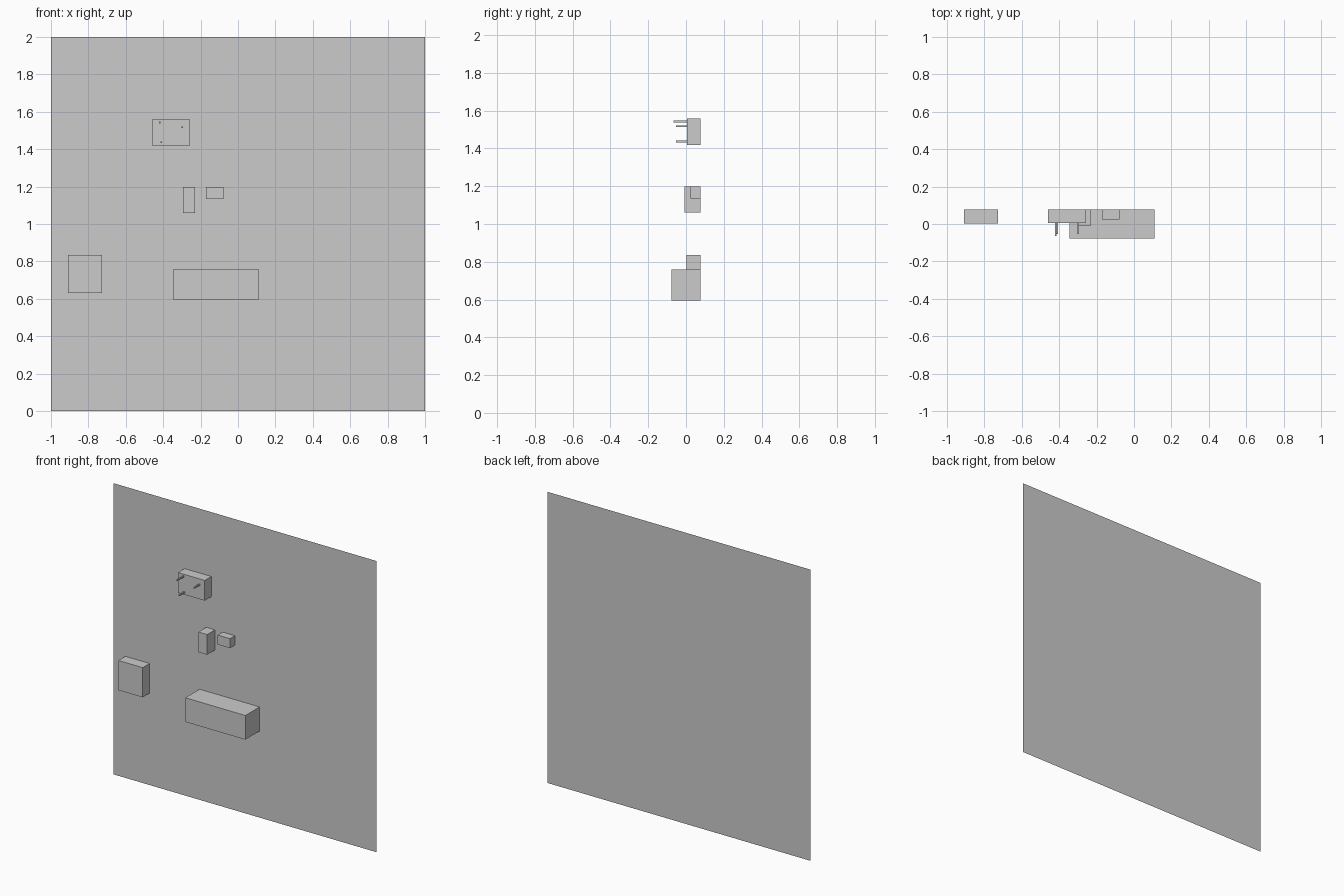
import bpy
import bmesh

if "Cube" in bpy.data.objects:
    bpy.data.objects.remove(bpy.data.objects["Cube"])

WALL_Y = 0.077


def mesh_object(name, bm):
    mesh = bpy.data.meshes.new(name)
    bm.to_mesh(mesh)
    bm.free()
    obj = bpy.data.objects.new(name, mesh)
    bpy.context.collection.objects.link(obj)
    return obj


def box(name, x0, x1, y0, y1, z0, z1):
    bm = bmesh.new()
    bmesh.ops.create_cube(bm, size=1)
    for v in bm.verts:
        v.co.x = x1 if v.co.x > 0 else x0
        v.co.y = y1 if v.co.y > 0 else y0
        v.co.z = z1 if v.co.z > 0 else z0
    return mesh_object(name, bm)


# Flat wall sheet, single sided, facing the front
bm = bmesh.new()
bm.faces.new([bm.verts.new((x, WALL_Y, z))
              for x, z in ((-1, 0), (1, 0), (1, 2), (-1, 2))])
mesh_object("wall", bm)

# Blocks mounted on the wall: x range, front y, z range
blocks = {
    "peg_block": (-0.46, -0.257, 0.006, 1.419, 1.558),
    "tall_block": (-0.295, -0.229, -0.008, 1.06, 1.199),
    "small_block": (-0.171, -0.078, 0.024, 1.134, 1.199),
    "side_block": (-0.91, -0.726, 0.002, 0.631, 0.835),
    "long_block": (-0.346, 0.11, -0.077, 0.594, 0.76),
}
for name, (x0, x1, y, z0, z1) in blocks.items():
    box(name, x0, x1, y, WALL_Y, z0, z1)

# Thin pegs sticking out of the upper block
for i, (x, tip, z) in enumerate(((-0.418, -0.065, 1.543),
                                 (-0.298, -0.053, 1.518),
                                 (-0.411, -0.053, 1.437))):
    r = 0.0045
    box(f"peg_{i + 1}", x - r, x + r, tip, 0.006, z - r, z + r)
